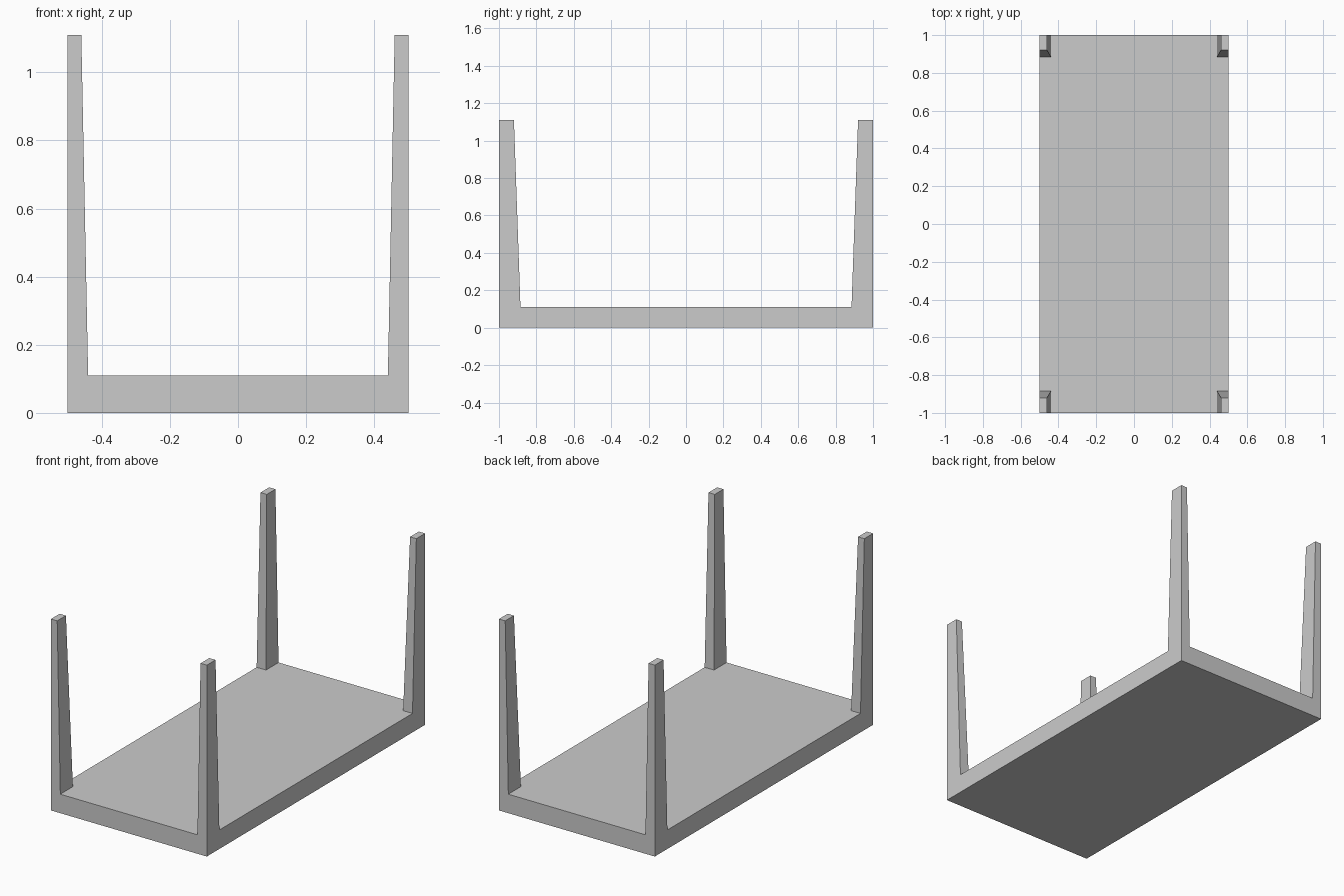
import bpy, bmesh
from math import copysign

if "Cube" in bpy.data.objects:
    bpy.data.objects.remove(bpy.data.objects["Cube"])

HALF_X, HALF_Y = 0.5, 1.0
SLAB, TOP = 0.11, 1.11
BASE_X, BASE_Y = 0.44, 0.885     # inner leg edges at the slab
TIP_X, TIP_Y = 0.46, 0.92        # inner leg edges at the tip

bm = bmesh.new()

# Slab
bmesh.ops.create_cube(bm, size=1)
for v in bm.verts:
    v.co = (v.co.x * 2 * HALF_X, v.co.y * 2 * HALF_Y, (v.co.z + 0.5) * SLAB)

# Loop cuts that mark out the leg footprints
for axis, d in ((0, BASE_X), (1, BASE_Y)):
    for s in (-1, 1):
        co, no = [0, 0, 0], [0, 0, 0]
        co[axis], no[axis] = s * d, 1
        bmesh.ops.bisect_plane(bm, geom=bm.verts[:] + bm.edges[:] + bm.faces[:],
                               plane_co=co, plane_no=no)

# Four legs: extrude the corners and taper the inner sides
bm.normal_update()
corners = []
for f in bm.faces:
    c = f.calc_center_median()
    if f.normal.z > 0.9 and abs(c.x) > BASE_X and abs(c.y) > BASE_Y:
        corners.append(f)
tips = bmesh.ops.extrude_discrete_faces(bm, faces=corners)["faces"]
for f in tips:
    for v in f.verts:
        v.co.z = TOP
        if abs(v.co.x) < HALF_X - 0.01:
            v.co.x = copysign(TIP_X, v.co.x)
        if abs(v.co.y) < HALF_Y - 0.01:
            v.co.y = copysign(TIP_Y, v.co.y)

# Clean flat faces
bmesh.ops.dissolve_limit(bm, angle_limit=0.005, verts=bm.verts[:], edges=bm.edges[:])
bmesh.ops.recalc_face_normals(bm, faces=bm.faces[:])

mesh = bpy.data.meshes.new("upturned_table")
bm.to_mesh(mesh)
bm.free()
bpy.context.collection.objects.link(bpy.data.objects.new("upturned_table", mesh))
